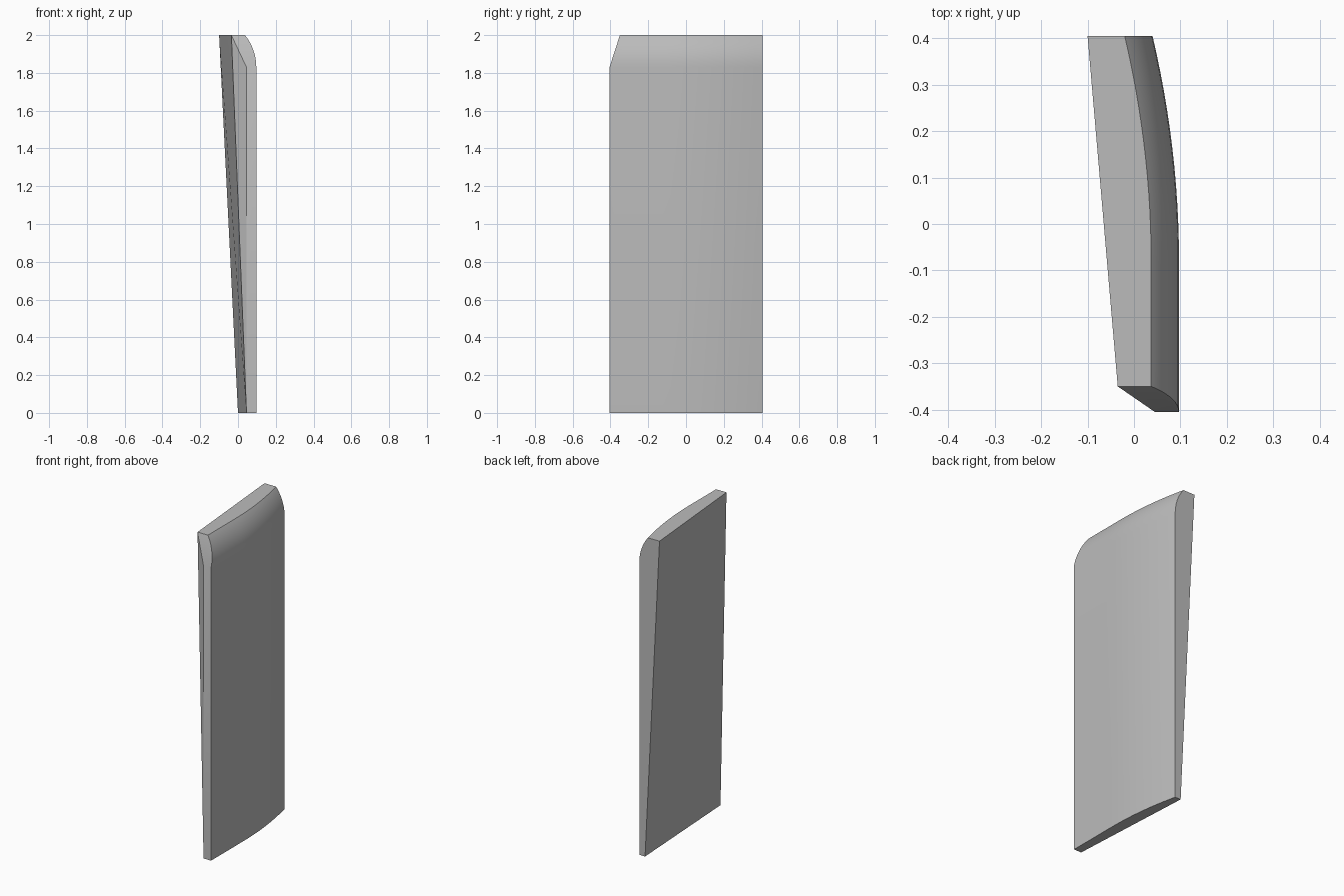
import bpy, bmesh, math

cube = bpy.data.objects.get("Cube")
if cube:
    bpy.data.objects.remove(cube, do_unlink=True)

grey = bpy.data.materials.new("plain grey")
grey.use_nodes = True
colour = (0.5, 0.5, 0.5, 1)
grey.diffuse_color = colour
grey.node_tree.nodes["Principled BSDF"].inputs["Base Color"].default_value = colour

HALF, HEIGHT, SHOULDER = 0.405, 2.0, 1.83
SETBACK, ROUND, STEPS, COLS = 0.055, 0.06, 8, 20
radius = ((HEIGHT - SHOULDER) ** 2 + ROUND ** 2) / (2 * ROUND)


def outer_x(y):
    """Plan curve: straight at the front, sweeping inward at the back."""
    bend = max(0, y + 0.08) / (HALF + 0.08)
    return 0.097 - 0.057 * bend ** 2


bm = bmesh.new()

# Outer skin: straight up to the shoulder, then rolled over to the top
rows = []
levels = [0] + [SHOULDER + (HEIGHT - SHOULDER) * math.sin(i / STEPS * math.pi / 2)
                for i in range(STEPS + 1)]
for z in levels:
    rise = max(0, z - SHOULDER)
    inset = radius - math.sqrt(radius ** 2 - rise ** 2)
    front = -HALF + SETBACK * rise / (HEIGHT - SHOULDER)
    row = []
    for c in range(COLS + 1):
        y = front + (HALF - front) * c / COLS
        row.append(bm.verts.new((outer_x(y) - inset, y, z)))
    rows.append(row)
for low, high in zip(rows, rows[1:]):
    for c in range(COLS):
        bm.faces.new((low[c], low[c + 1], high[c + 1], high[c])).smooth = True

# Leaning inner plane and the closing edges
front_low = bm.verts.new((0.045, -HALF, 0))
front_mid = bm.verts.new((0.045, -HALF, SHOULDER))
front_top = bm.verts.new((-0.035, SETBACK - HALF, HEIGHT))
back_low = bm.verts.new((0, HALF, 0))
back_top = bm.verts.new((-0.1, HALF, HEIGHT))
for loop in (
    [front_low, front_top, back_top],                      # inner face
    [front_low, back_top, back_low],
    [front_low, front_mid, front_top],                     # inner front sliver
    [front_low, rows[0][0], rows[1][0], front_mid],        # front edge
    [front_mid] + [r[0] for r in rows[1:]] + [front_top],  # sloped front corner
    [back_low, back_top] + [r[-1] for r in reversed(rows)],  # back edge
    [front_top] + rows[-1] + [back_top],                   # top
    [back_low] + rows[0][::-1] + [front_low],              # bottom
):
    bm.faces.new(loop)
bmesh.ops.recalc_face_normals(bm, faces=bm.faces)

mesh = bpy.data.meshes.new("curved_panel")
bm.to_mesh(mesh)
bm.free()
mesh.materials.append(grey)
panel = bpy.data.objects.new("curved_panel", mesh)
bpy.context.collection.objects.link(panel)
bpy.context.view_layer.objects.active = panel
panel.select_set(True)
bpy.ops.object.shade_smooth_by_angle(angle=math.radians(25))
